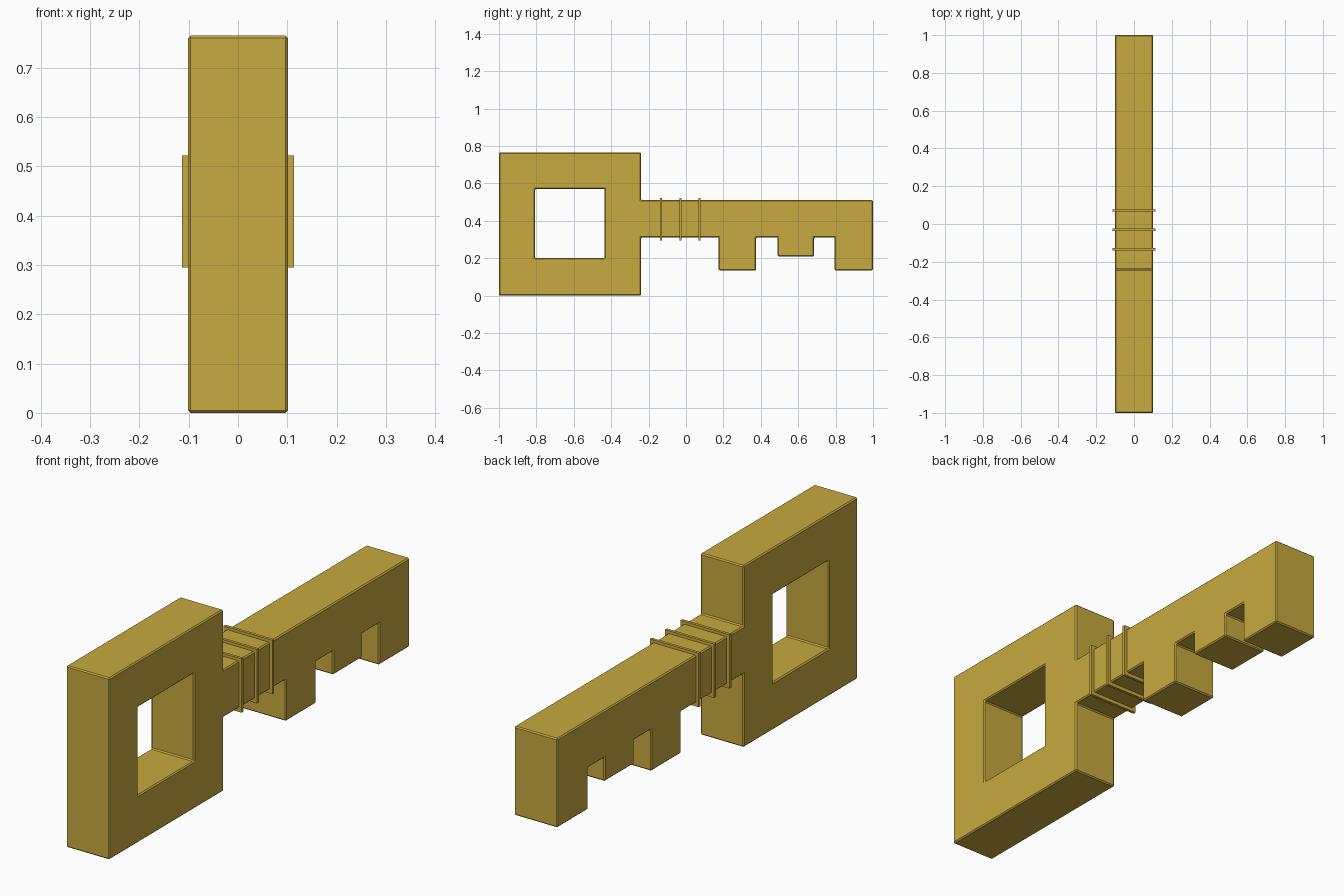
import bpy, bmesh

if "Cube" in bpy.data.objects:
    bpy.data.objects.remove(bpy.data.objects["Cube"])

gold = bpy.data.materials.new("gold")
gold.diffuse_color = (0.58, 0.40, 0.05, 1)
gold.use_nodes = True
gold.node_tree.nodes["Principled BSDF"].inputs["Base Color"].default_value = gold.diffuse_color


def prism(name, profile, half_width):
    """Extrude a (y, z) profile symmetrically along x."""
    bm = bmesh.new()
    face = bm.faces.new([bm.verts.new((-half_width, y, z)) for y, z in profile])
    ext = bmesh.ops.extrude_face_region(bm, geom=[face])
    moved = [v for v in ext["geom"] if isinstance(v, bmesh.types.BMVert)]
    bmesh.ops.translate(bm, verts=moved, vec=(2 * half_width, 0, 0))
    bmesh.ops.recalc_face_normals(bm, faces=bm.faces)
    mesh = bpy.data.meshes.new(name)
    bm.to_mesh(mesh)
    bm.free()
    mesh.materials.append(gold)
    obj = bpy.data.objects.new(name, mesh)
    bpy.context.collection.objects.link(obj)
    return obj


def rect(y0, y1, z0, z1):
    return [(y0, z0), (y1, z0), (y1, z1), (y0, z1)]


# Key outline: square bow, shaft and three teeth
SHAFT_LOW, SHAFT_TOP, BOW_END, TIP = 0.31, 0.51, -0.24, 1.0
outline = [(-1, 0), (BOW_END, 0), (BOW_END, SHAFT_LOW)]
for y0, y1, z in [(0.175, 0.375, 0.135), (0.49, 0.685, 0.21), (0.795, TIP, 0.135)]:
    outline += [(y0, SHAFT_LOW), (y0, z), (y1, z)]
    if y1 < TIP:
        outline.append((y1, SHAFT_LOW))
outline += [(TIP, SHAFT_TOP), (BOW_END, SHAFT_TOP), (BOW_END, 0.765), (-1, 0.765)]
key = prism("key_body", outline, 0.101)

# Square hole in the bow
cutter = prism("bow_hole_cutter", rect(-0.807, -0.435, 0.2, 0.57), 0.3)
cutter.hide_render = True
cutter.hide_set(True)
hole = key.modifiers.new("bow_hole", "BOOLEAN")
hole.operation = "DIFFERENCE"
hole.solver = "EXACT"
hole.object = cutter

# Small chamfer on all edges
chamfer = key.modifiers.new("chamfer", "BEVEL")
chamfer.width = 0.005
chamfer.segments = 1
chamfer.limit_method = "ANGLE"

# Thin collars around the shaft
for i, y in enumerate((-0.133, -0.03, 0.072)):
    prism(f"collar_{i + 1}", rect(y - 0.006, y + 0.006, 0.295, 0.522), 0.114)
